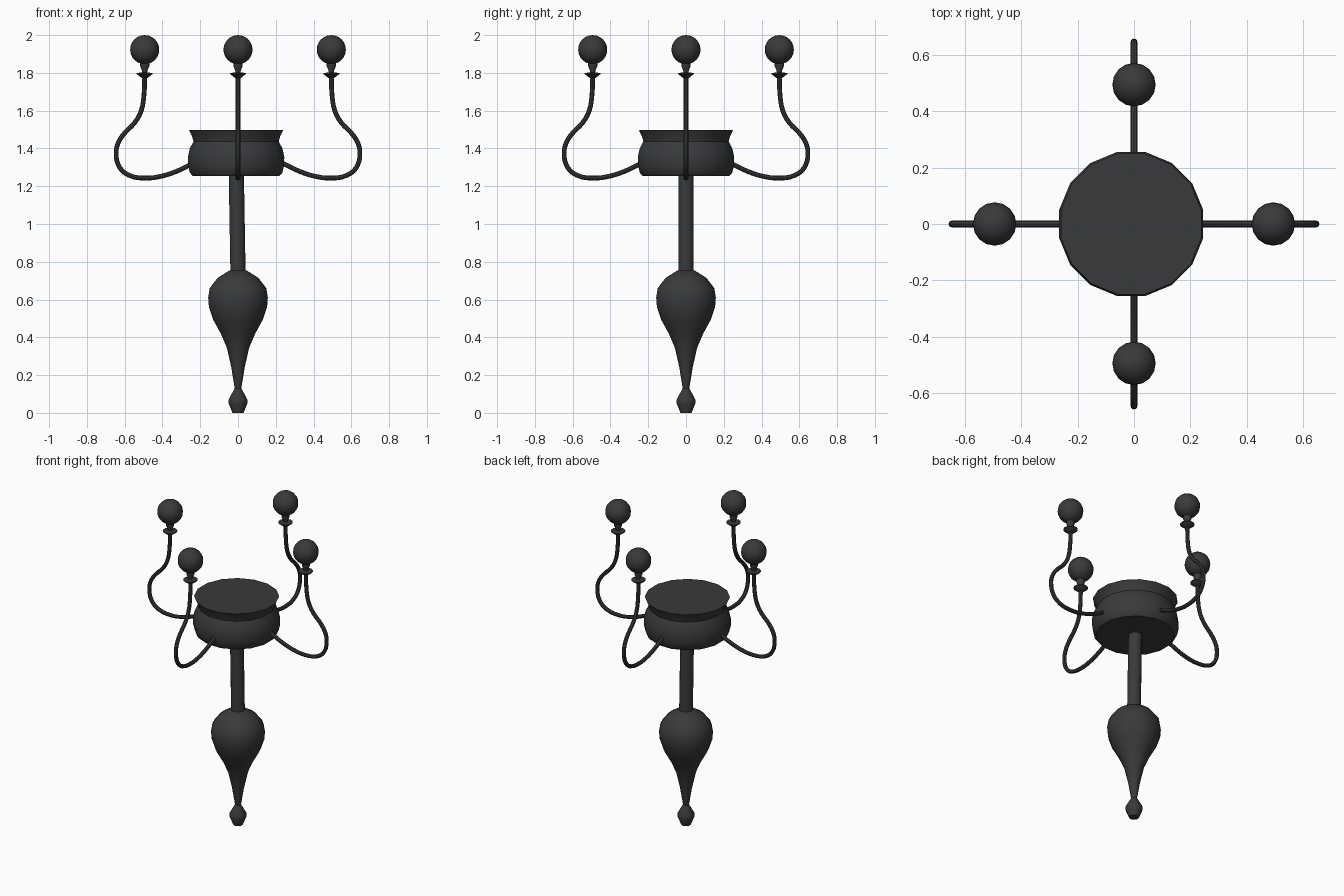
import bpy
import bmesh
from math import pi, cos, sin, radians
from mathutils import Matrix, Vector

cube = bpy.data.objects.get("Cube")
if cube:
    bpy.data.objects.remove(cube, do_unlink=True)

IRON = (0.042, 0.042, 0.042, 1)
iron = bpy.data.materials.new("dark iron")
iron.use_nodes = True
iron.diffuse_color = IRON
bsdf = iron.node_tree.nodes["Principled BSDF"]
bsdf.inputs["Base Color"].default_value = IRON
bsdf.inputs["Roughness"].default_value = 0.7


def finish(name, mesh, angle=40):
    """Link a mesh as a named, smooth-shaded iron part."""
    obj = bpy.data.objects.new(name, mesh)
    bpy.context.collection.objects.link(obj)
    mesh.materials.clear()
    mesh.materials.append(iron)
    bpy.ops.object.select_all(action="DESELECT")
    obj.select_set(True)
    bpy.context.view_layer.objects.active = obj
    bpy.ops.object.shade_smooth_by_angle(angle=radians(angle))
    return obj


def lathe(name, profile, sides=16, top_shift=(0, 0), offset=(0, 0), angle=40):
    """Turn (radius, height) pairs around z, closing both ends."""
    bm = bmesh.new()
    rings = []
    for i, (r, z) in enumerate(profile):
        t = i / (len(profile) - 1)
        cx, cy = (o + t * s for o, s in zip(offset, top_shift))
        turns = [2 * pi * (k + 0.5) / sides for k in range(sides)]
        rings.append([bm.verts.new((cx + r * cos(a), cy + r * sin(a), z)) for a in turns])
    for low, high in zip(rings, rings[1:]):
        for k in range(sides):
            n = (k + 1) % sides
            bm.faces.new((low[k], low[n], high[n], high[k]))
    bm.faces.new(rings[0][::-1])
    bm.faces.new(rings[-1])
    mesh = bpy.data.meshes.new(name)
    bm.to_mesh(mesh)
    bm.free()
    return finish(name, mesh, angle)


# Turned finial and urn-shaped body
lathe("bottom_finial", [(0.03, 0), (0.051, 0.052), (0.051, 0.07), (0.018, 0.13)])
lathe("urn_body", [
    (0.018, 0.13), (0.036, 0.24), (0.06, 0.345), (0.093, 0.42), (0.135, 0.495),
    (0.157, 0.56), (0.161, 0.61), (0.153, 0.66), (0.11, 0.715), (0.045, 0.755)])

# Stem leaning very slightly to the bowl centre
lathe("stem", [(0.041, 0.74), (0.041, 1.27)], top_shift=(-0.009, 0))

# Bowl with a pinched neck and flared rim
lathe("bowl", [
    (0.235, 1.255), (0.25, 1.272), (0.259, 1.31), (0.26, 1.355), (0.25, 1.4),
    (0.23, 1.437), (0.238, 1.465), (0.254, 1.497)], offset=(-0.01, 0))


def make_arm(name):
    """Swept S-shaped tube in the xz plane."""
    path = [(0.2, 1.34), (0.24, 1.32), (0.33, 1.277), (0.42, 1.25), (0.49, 1.243),
            (0.575, 1.257), (0.627, 1.30), (0.645, 1.38), (0.632, 1.435),
            (0.597, 1.485), (0.548, 1.535), (0.514, 1.595), (0.498, 1.68), (0.494, 1.8)]
    curve = bpy.data.curves.new(name, "CURVE")
    curve.dimensions = "3D"
    curve.bevel_depth = 0.0125
    curve.bevel_resolution = 2
    curve.resolution_u = 3
    curve.use_fill_caps = True
    spline = curve.splines.new("BEZIER")
    spline.bezier_points.add(len(path) - 1)
    for point, (x, z) in zip(spline.bezier_points, path):
        point.co = (x, 0, z)
        point.handle_left_type = point.handle_right_type = "AUTO"
    helper = bpy.data.objects.new(name + "_path", curve)
    bpy.context.collection.objects.link(helper)
    graph = bpy.context.evaluated_depsgraph_get()
    mesh = bpy.data.meshes.new_from_object(helper.evaluated_get(graph))
    bpy.data.objects.remove(helper, do_unlink=True)
    return finish(name, mesh)


def make_globe(name, centre):
    bm = bmesh.new()
    bmesh.ops.create_uvsphere(bm, u_segments=16, v_segments=12, radius=0.077,
                              matrix=Matrix.Translation(centre))
    mesh = bpy.data.meshes.new(name)
    bm.to_mesh(mesh)
    bm.free()
    return finish(name, mesh)


# Four arms, each carrying a drip pan, socket and globe
for i, side in enumerate(("left", "back", "right", "front")):
    reach = (0.494, 0)
    parts = [
        make_arm(side + "_arm"),
        lathe(side + "_drip_pan", [(0.014, 1.772), (0.043, 1.794), (0.043, 1.799),
                                   (0.012, 1.803)], offset=reach),
        lathe(side + "_socket", [(0.012, 1.795), (0.016, 1.815), (0.025, 1.835),
                                 (0.025, 1.86)], sides=12, offset=reach),
        make_globe(side + "_globe", Vector((0.494, 0, 1.923))),
    ]
    for part in parts:
        part.data.transform(Matrix.Rotation(i * pi / 2, 4, "Z"))
